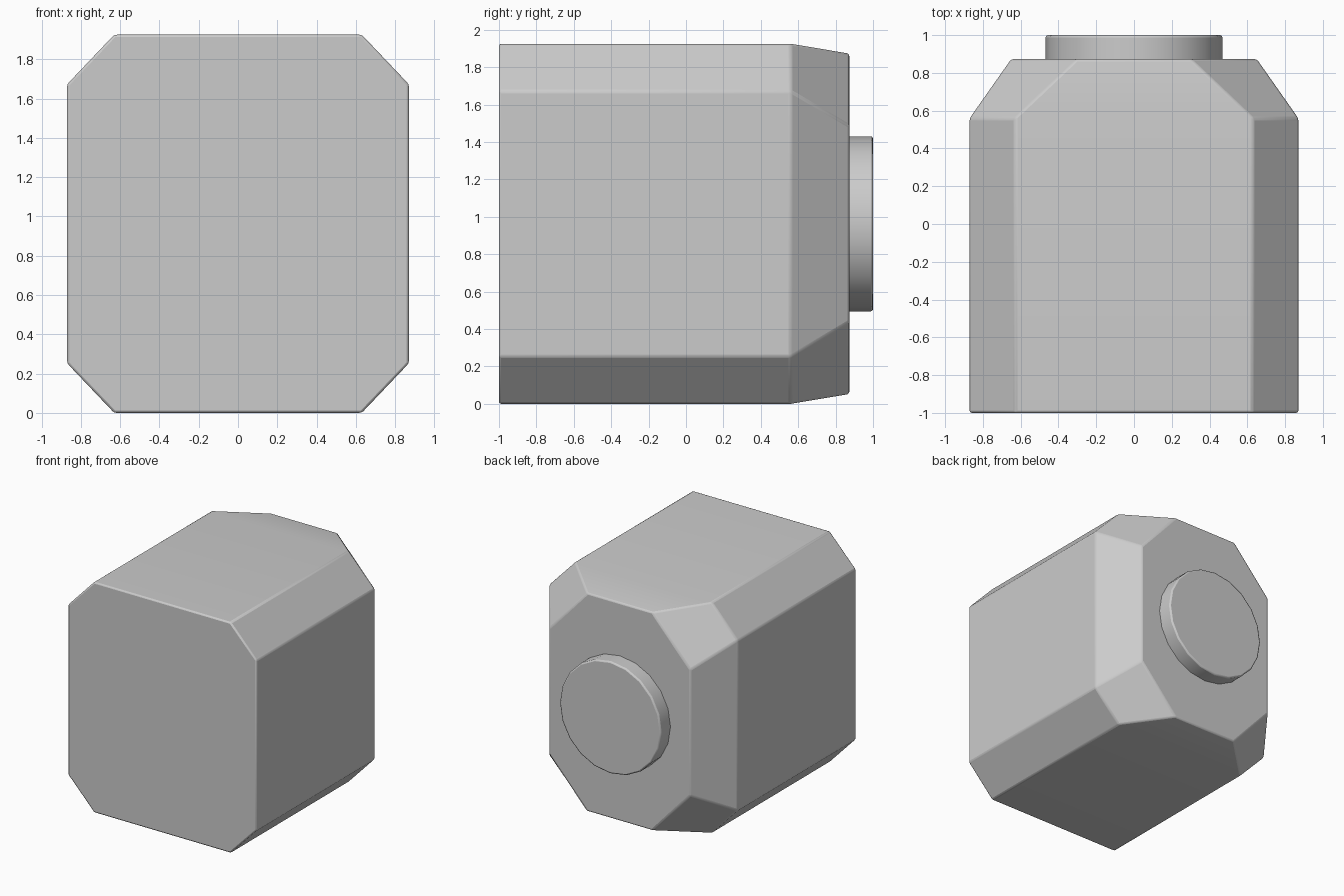
import bpy, bmesh, math

if "Cube" in bpy.data.objects:
    bpy.data.objects.remove(bpy.data.objects["Cube"])

MID_Z = 0.9625


def octagon(bm, y, half_w, half_h, flat_x, flat_z):
    """Chamfered rectangle in the XZ plane at depth y."""
    quarter = [(half_w, flat_z), (flat_x, half_h)]
    pts = quarter + [(-x, z) for x, z in reversed(quarter)]
    pts += [(-x, -z) for x, z in pts]
    return [bm.verts.new((x, y, MID_Z + z)) for x, z in pts]


def circle(bm, y, radius, sides):
    return [bm.verts.new((radius * math.cos(2 * math.pi * i / sides), y,
                          MID_Z + radius * math.sin(2 * math.pi * i / sides)))
            for i in range(sides)]


def loft(name, make_rings, bevel, limit):
    """Bridge successive rings, cap both ends and soften the sharp edges."""
    bm = bmesh.new()
    rings = make_rings(bm)
    n = len(rings[0])
    for a, b in zip(rings, rings[1:]):
        for i in range(n):
            j = (i + 1) % n
            bm.faces.new((a[i], a[j], b[j], b[i]))
    bm.faces.new(rings[0])
    bm.faces.new(rings[-1])
    bmesh.ops.recalc_face_normals(bm, faces=bm.faces[:])
    mesh = bpy.data.meshes.new(name)
    bm.to_mesh(mesh)
    bm.free()
    obj = bpy.data.objects.new(name, mesh)
    bpy.context.collection.objects.link(obj)
    mod = obj.modifiers.new("edge_bevel", 'BEVEL')
    mod.width = bevel
    mod.segments = 2
    mod.limit_method = 'ANGLE'
    mod.angle_limit = math.radians(limit)
    bpy.ops.object.select_all(action='DESELECT')
    obj.select_set(True)
    bpy.context.view_layer.objects.active = obj
    bpy.ops.object.shade_smooth_by_angle(angle=math.radians(30))
    return obj


# Body: octagonal prism with a tapered rear
loft("body", lambda bm: [
    octagon(bm, -1.0, 0.87, 0.9625, 0.63, 0.71),
    octagon(bm, 0.56, 0.87, 0.9625, 0.63, 0.71),
    octagon(bm, 0.873, 0.65, 0.91, 0.30, 0.525)], 0.012, 20)

# Round cap on the rear face
loft("rear_cap", lambda bm: [
    circle(bm, 0.85, 0.468, 20),
    circle(bm, 1.0, 0.468, 20)], 0.012, 40)
